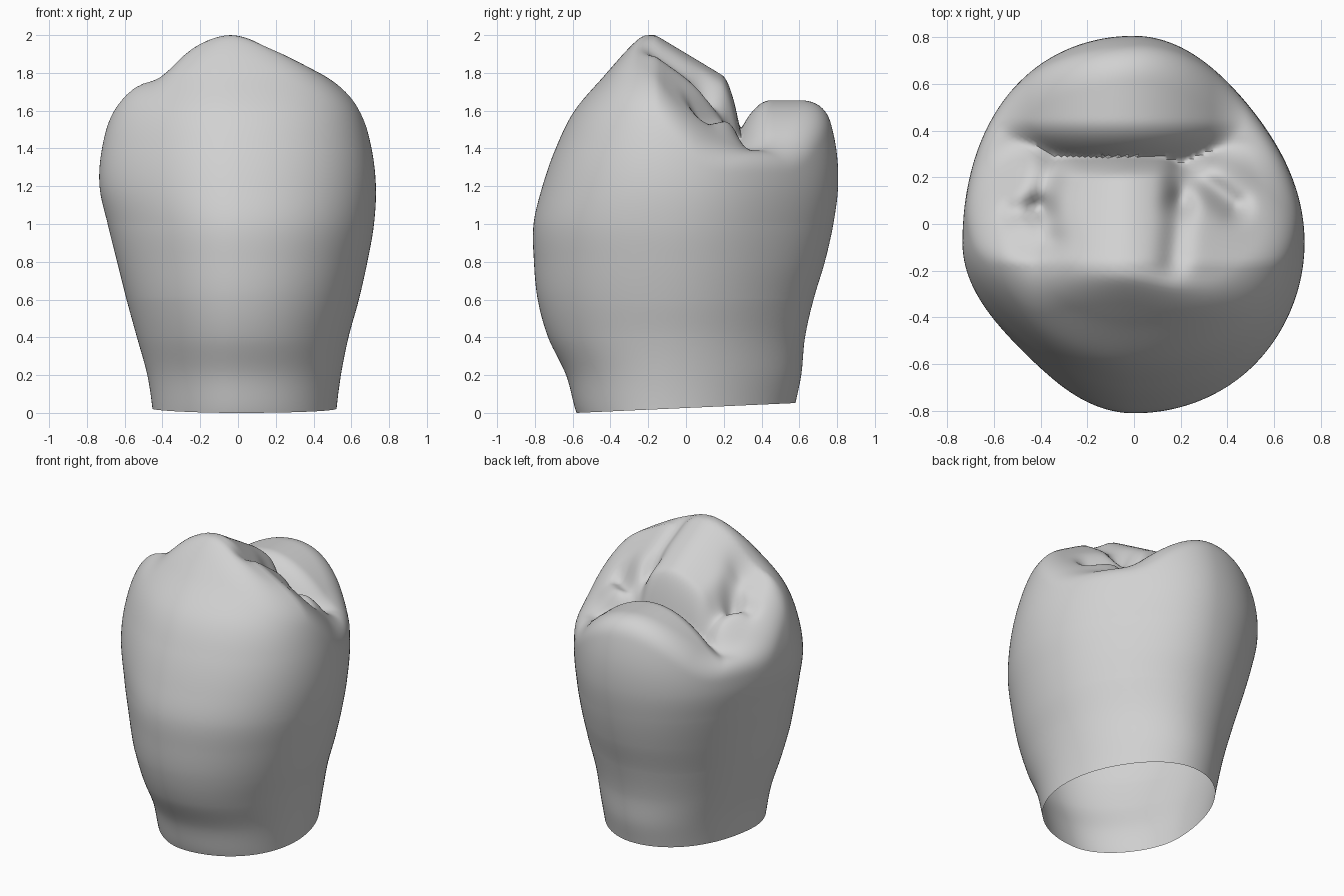
import bpy, bmesh, math
from mathutils import Vector

cube = bpy.data.objects.get("Cube")
if cube:
    bpy.data.objects.remove(cube, do_unlink=True)

# Half-extents of the crown wall at heights from -0.2 to 2.2 in steps of 0.2
STEP = 0.2
MINUS_X = [.43, .45, .48, .535, .59, .64, .69, .733, .72, .66, .53, .38, .22]
PLUS_X = [.51, .52, .545, .585, .64, .685, .72, .73, .707, .65, .545, .39, .22]
FRONT = [.50, .58, .635, .73, .785, .805, .807, .76, .69, .59, .42, .25, .12]
BACK = [.55, .57, .61, .63, .675, .735, .78, .805, .795, .745, .65, .5, .35]
CENTRE_Y = -0.08

# Fissures of the chewing surface: start, end, depth, width
FISSURES = [((.17, -.15), (.2, .1), .05, .06), ((.2, .1), (.2, .27), .07, .06),
            ((.21, .25), (.43, .08), .09, .06), ((-.36, -.06), (-.4, .07), .04, .06),
            ((-.4, .07), (-.34, .28), .08, .06), ((-.4, .07), (-.52, .05), .04, .05),
            ((-.44, -.4), (-.42, -.1), .075, .13)]


def spline(values, z):
    """Smooth interpolation through evenly spaced values."""
    last = len(values) - 1
    t = min(max(z / STEP + 1, 0), last - 0.001)
    i = int(t)
    t -= i
    a, b, c, d = (values[min(max(i + k, 0), last)] for k in (-1, 0, 1, 2))
    return b + 0.5 * t * (c - a + t * (2 * a - 5 * b + 4 * c - d + t * (3 * (b - c) + d - a)))


def smooth_max(a, b, k):
    h = max(k - abs(a - b), 0) / k
    return max(a, b) + h * h * k / 4


def segment_distance(x, y, a, b):
    dx, dy = b[0] - a[0], b[1] - a[1]
    t = ((x - a[0]) * dx + (y - a[1]) * dy) / (dx * dx + dy * dy)
    t = min(max(t, 0), 1)
    return math.hypot(x - a[0] - t * dx, y - a[1] - t * dy)


def chewing_height(x, y):
    # Tall front cusp with a central ridge running down to the basin
    front = 2.067 - 0.55 * math.sqrt((x + 0.04) ** 2 + 0.015)
    front -= (0.6 + 0.75 * x * x) * max(y + 0.16, 0)
    drop = max(y - 0.19, 0)
    front -= 25 * drop * drop / (1 + (x / 0.33) ** 6)
    for a, b, depth, width in FISSURES:
        d = segment_distance(x, y, a, b) / width
        if d < 3:
            front -= depth * math.exp(-d * d)
    # Low back cusp, its inner slope gentlest along the middle
    rise = max(0.45 - y, 0)
    back = 1.655 - 1.2 * (x + 0.06) ** 2 - (6 + 10 * x * x) * rise * rise
    # Rims on both sides keep the basin closed
    return smooth_max(smooth_max(front, back, 0.04), 1.39, 0.08)


def outside(p):
    """Positive outside the tooth, negative inside."""
    x, y, z = p
    left, right = spline(MINUS_X, z), spline(PLUS_X, z)
    u = x / (right if x > 0 else left)
    v = y - CENTRE_Y
    v /= spline(BACK, z) - CENTRE_Y if v > 0 else spline(FRONT, z) + CENTRE_Y
    r = math.hypot(u, v) + 1e-6
    # Flatten two opposite corners and fill out the others
    if v > 0:
        corner = -0.055 if x > 0 else 0.025
    else:
        corner = 0.015 if x > 0 else -0.065
    corner *= min(max(z, 0.6), 1)
    limit = 1 + corner * (2 * u * v / (r * r)) ** 2
    wall = (r - limit) * (left + right) / 2
    if z < 1.1:
        return wall
    return smooth_max(wall, (z - chewing_height(x, y)) * 0.8, 0.09)


# Tooth body: a dense sphere fitted onto the shape from its core
bm = bmesh.new()
bmesh.ops.create_icosphere(bm, subdivisions=7, radius=1)
core = Vector((0, 0.2, 0.6))
for vert in bm.verts:
    ray = vert.co.normalized()
    near, far = 0.3, 1.8
    for _ in range(14):
        mid = (near + far) / 2
        if outside(core + ray * mid) > 0:
            far = mid
        else:
            near = mid
    vert.co = core + ray * near

# Slightly tilted open neck: the crown is a hollow shell
bmesh.ops.bisect_plane(bm, geom=bm.verts[:] + bm.edges[:] + bm.faces[:],
                       plane_co=(0, -0.58, 0), plane_no=(0, 0.045, -1),
                       clear_outer=True)

mesh = bpy.data.meshes.new("tooth_crown")
bm.to_mesh(mesh)
bm.free()
tooth = bpy.data.objects.new("tooth_crown", mesh)
bpy.context.collection.objects.link(tooth)

grey = bpy.data.materials.new("pale_grey")
grey.use_nodes = True
colour = (0.64, 0.64, 0.64, 1)
grey.diffuse_color = colour
grey.node_tree.nodes["Principled BSDF"].inputs["Base Color"].default_value = colour
mesh.materials.append(grey)

bpy.ops.object.select_all(action="DESELECT")
tooth.select_set(True)
bpy.context.view_layer.objects.active = tooth
bpy.ops.object.shade_smooth_by_angle(angle=math.radians(50))
